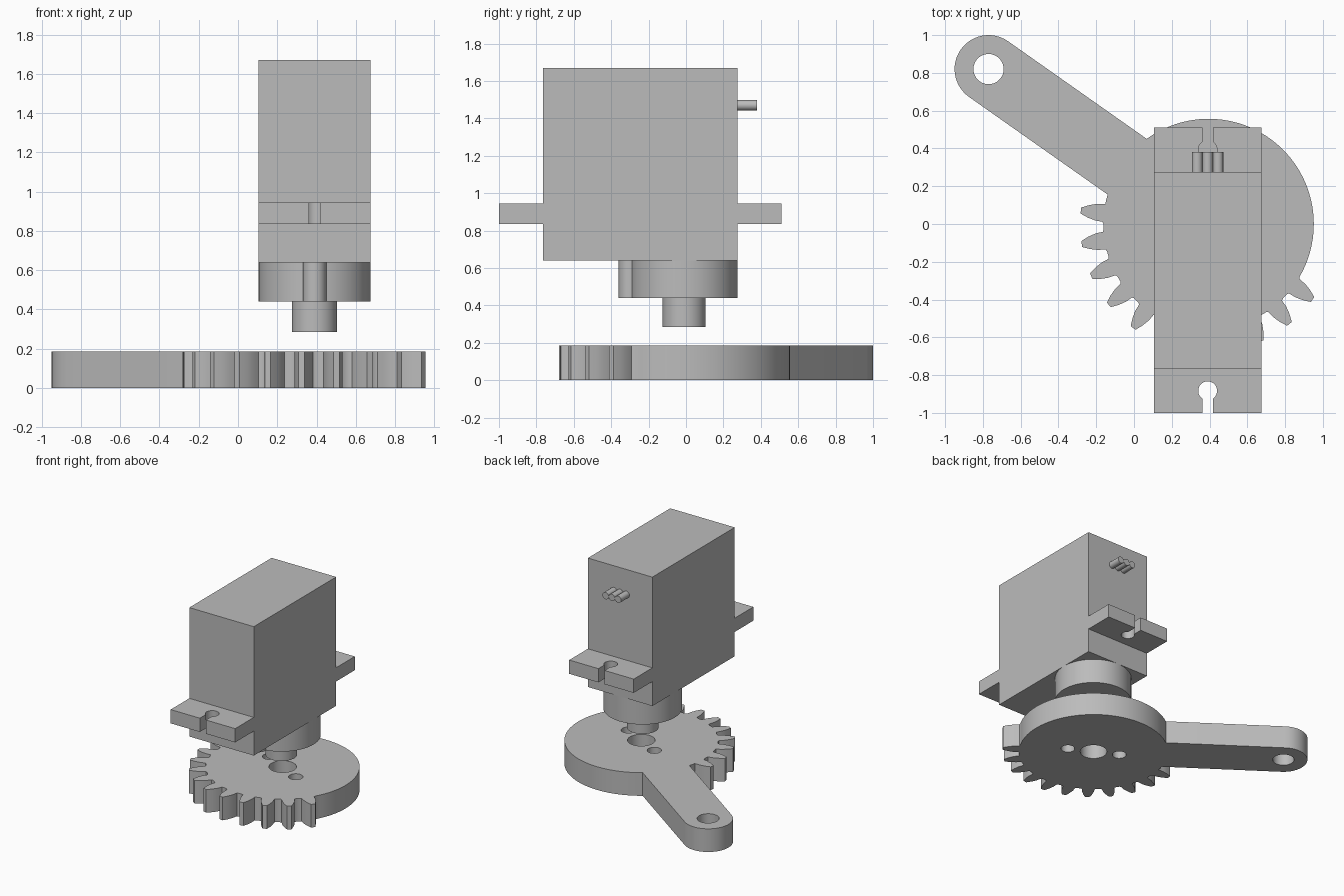
import bpy, bmesh, math
from math import radians, cos, sin
from mathutils import Vector, Matrix

cube = bpy.data.objects.get("Cube")
if cube:
    bpy.data.objects.remove(cube, do_unlink=True)

grey = bpy.data.materials.new("plain grey")
grey.use_nodes = True
grey.diffuse_color = (0.5, 0.5, 0.5, 1)
grey.node_tree.nodes["Principled BSDF"].inputs["Base Color"].default_value = (0.5, 0.5, 0.5, 1)


def finish(obj):
    obj.data.materials.clear()
    obj.data.materials.append(grey)
    bpy.ops.object.select_all(action='DESELECT')
    obj.select_set(True)
    bpy.context.view_layer.objects.active = obj
    bpy.ops.object.shade_smooth_by_angle(angle=radians(25))
    return obj


def add_mesh(name, bm):
    mesh = bpy.data.meshes.new(name)
    bm.to_mesh(mesh)
    bm.free()
    obj = bpy.data.objects.new(name, mesh)
    bpy.context.collection.objects.link(obj)
    return finish(obj)


def box(name, low, high):
    low, high = Vector(low), Vector(high)
    bm = bmesh.new()
    bmesh.ops.create_cube(bm, size=1)
    bmesh.ops.scale(bm, vec=high - low, verts=bm.verts)
    bmesh.ops.translate(bm, vec=(low + high) / 2, verts=bm.verts)
    return add_mesh(name, bm)


def cylinder(name, start, end, radius, segments=48):
    start, end = Vector(start), Vector(end)
    turn = Vector((0, 0, 1)).rotation_difference(end - start).to_matrix().to_4x4()
    bm = bmesh.new()
    bmesh.ops.create_cone(bm, cap_ends=True, segments=segments, radius1=radius,
                          radius2=radius, depth=(end - start).length,
                          matrix=Matrix.Translation((start + end) / 2) @ turn)
    return add_mesh(name, bm)


def arc(centre, radius, a0, a1, steps):
    angles = [radians(a0 + (a1 - a0) * i / steps) for i in range(steps + 1)]
    return [(centre[0] + radius * cos(a), centre[1] + radius * sin(a)) for a in angles]


def plate(name, loops, bottom, top):
    """Extrude a flat outline, with any further loops cut as holes."""
    curve = bpy.data.curves.new(name, 'CURVE')
    curve.dimensions, curve.fill_mode = '2D', 'BOTH'
    curve.extrude = (top - bottom) / 2
    for points in loops:
        spline = curve.splines.new('POLY')
        spline.points.add(len(points) - 1)
        for p, (x, y) in zip(spline.points, points):
            p.co = (x, y, 0, 1)
        spline.use_cyclic_u = True
    source = bpy.data.objects.new(name + "_outline", curve)
    bpy.context.collection.objects.link(source)
    bpy.context.view_layer.update()
    bm = bmesh.new()
    bm.from_mesh(source.evaluated_get(bpy.context.evaluated_depsgraph_get()).data
                 if source.type == 'MESH' else source.to_mesh())
    source.to_mesh_clear()
    bpy.data.objects.remove(source, do_unlink=True)
    bmesh.ops.remove_doubles(bm, verts=bm.verts, dist=1e-5)
    bmesh.ops.recalc_face_normals(bm, faces=bm.faces)
    bmesh.ops.translate(bm, vec=(0, 0, (top + bottom) / 2), verts=bm.verts)
    return add_mesh(name, bm)


# Partial gear with a lever arm, in one outline
GEAR, PIVOT = (0.395, 0), (-0.77, 0.82)
ROOT, ARM = 0.557, 0.18
arm_angle = math.degrees(math.atan2(PIVOT[1] - GEAR[1], PIVOT[0] - GEAR[0]))
join = math.degrees(math.asin(ARM / ROOT))
outline = arc(PIVOT, ARM, arm_angle - 90, arm_angle + 90, 24)
outline += arc(GEAR, ROOT, arm_angle + join, 169, 2)
flank = [(0.56, 0.047), (0.6, 0.044), (0.64, 0.033), (0.68, 0.016)]  # radius, half width
for i in range(11):
    angle = 174 + 15 * i
    a = radians(angle)
    side = [(r, -w) for r, w in flank] + [(r, w) for r, w in reversed(flank)]
    outline += [(GEAR[0] + r * cos(a) - w * sin(a), GEAR[1] + r * sin(a) + w * cos(a))
                for r, w in side]
    if i < 10:
        outline += arc(GEAR, ROOT, angle + 6, angle + 9, 2)
outline += arc(GEAR, ROOT, 330, 360 + arm_angle - join, 36)
holes = [arc(GEAR, 0.1, 0, 350, 35), arc(PIVOT, 0.08, 0, 350, 35)]
for s in (-1, 1):
    holes.append(arc((GEAR[0] - s * 0.177, GEAR[1] + s * 0.088), 0.052, 0, 345, 23))
plate("gear_with_arm", [outline] + holes, 0, 0.185)

# Motor case
CX, CY = 0.39, -0.01
LEFT, RIGHT, FRONT, BACK = 0.105, 0.675, -0.765, 0.275
box("motor_case", (LEFT, FRONT, 0.64), (RIGHT, BACK, 1.67))

# Mounting tabs with keyhole slots
for name, root, tip, hole_y, d in (("front_tab", FRONT, -1.0, -0.883, -1),
                                   ("back_tab", BACK, 0.51, 0.393, 1)):
    keyhole = arc((CX, hole_y), 0.05, 90 * d - 33, 90 * d - 327, 24)
    slot = [(keyhole[0][0], tip)] + keyhole + [(keyhole[-1][0], tip)]
    ends = [(LEFT, tip), (LEFT, root), (RIGHT, root), (RIGHT, tip)]
    if slot[0][0] > slot[-1][0]:
        slot.reverse()
    plate(name, [ends + slot[::-1]], 0.835, 0.945)

# Gearbox boss, idler bulge and output shaft
cylinder("gearbox_boss", (CX, CY, 0.44), (CX, CY, 0.64), 0.285, 64)
cylinder("idler_bulge", (CX, -0.3, 0.44), (CX, -0.3, 0.64), 0.06, 32)
cylinder("output_shaft", (CX, CY, 0.285), (CX, CY, 0.44), 0.115)

# Cable wires
for i in (-1, 0, 1):
    x = CX + i * 0.055
    cylinder(f"wire_{i + 2}", (x, BACK, 1.47), (x, 0.38, 1.47), 0.0275, 24)
